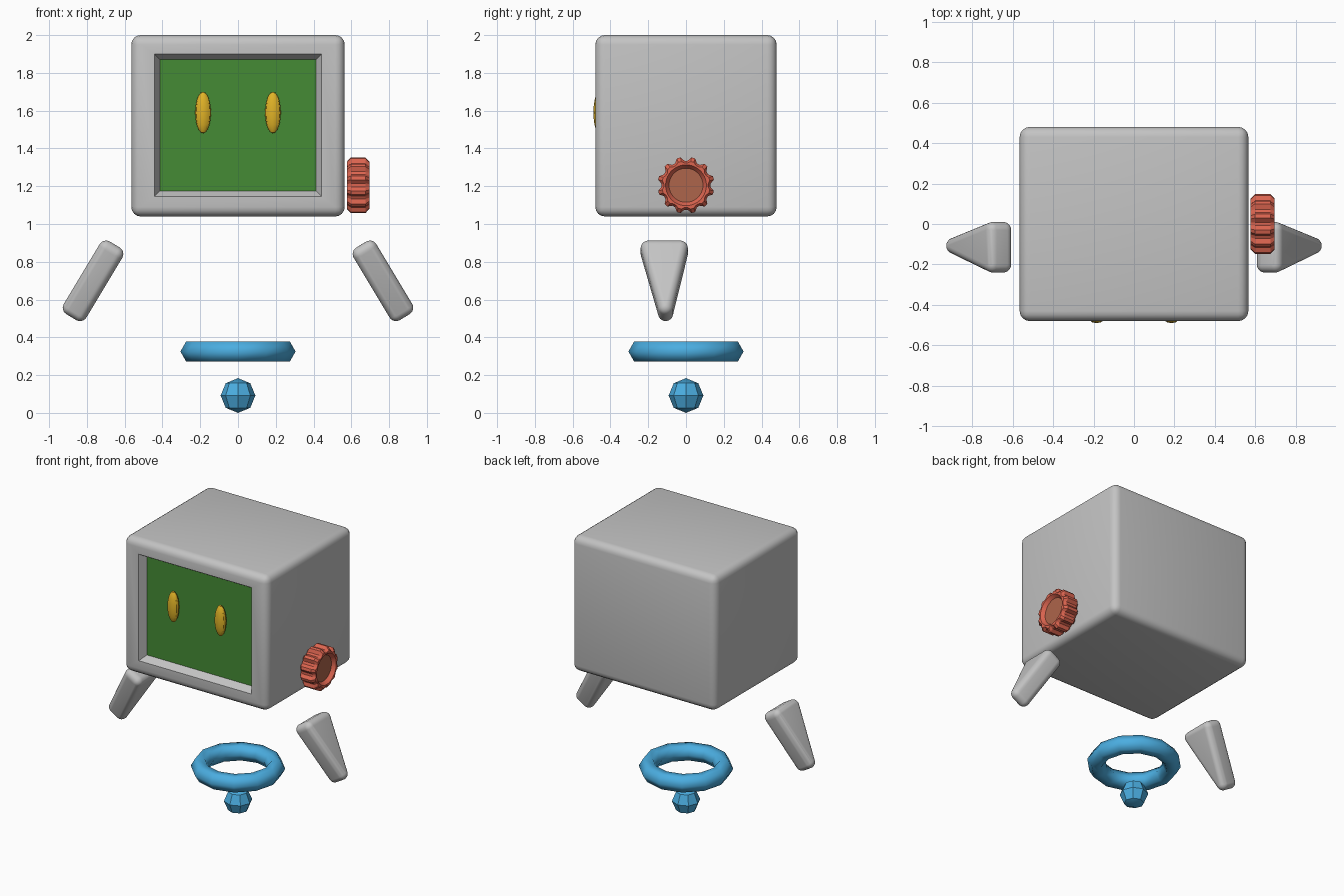
import bpy, bmesh, math
from mathutils import Vector, Matrix

cube = bpy.data.objects.get("Cube")
if cube:
    bpy.data.objects.remove(cube)


def material(name, rgb):
    m = bpy.data.materials.new(name)
    m.use_nodes = True
    m.diffuse_color = (*rgb, 1)
    m.node_tree.nodes["Principled BSDF"].inputs["Base Color"].default_value = (*rgb, 1)
    return m


grey = material("light grey", (0.55, 0.55, 0.55))
green = material("screen green", (0.06, 0.26, 0.035))
yellow = material("eye yellow", (0.75, 0.45, 0.02))
red = material("dial red", (0.72, 0.13, 0.08))
brown = material("dial brown", (0.42, 0.13, 0.07))
blue = material("wheel blue", (0.07, 0.42, 0.75))


def make(name, bm, mats, smooth=None):
    bmesh.ops.recalc_face_normals(bm, faces=bm.faces)
    mesh = bpy.data.meshes.new(name)
    bm.to_mesh(mesh)
    bm.free()
    ob = bpy.data.objects.new(name, mesh)
    bpy.context.collection.objects.link(ob)
    for m in mats:
        mesh.materials.append(m)
    if smooth:
        bpy.ops.object.select_all(action="DESELECT")
        ob.select_set(True)
        bpy.context.view_layer.objects.active = ob
        bpy.ops.object.shade_smooth_by_angle(angle=math.radians(smooth))
    return ob


def skin(bm, rings, closed=False):
    """Join equal-length loops of points with quads; returns the vertex loops."""
    loops = [[bm.verts.new(p) for p in ring] for ring in rings]
    pairs = list(zip(loops, loops[1:])) + ([(loops[-1], loops[0])] if closed else [])
    for a, b in pairs:
        for i in range(len(a)):
            j = (i + 1) % len(a)
            bm.faces.new((a[i], a[j], b[j], b[i]))
    return loops


# Head: rounded box with a sunken screen in the front
bm = bmesh.new()
bmesh.ops.create_cube(bm, size=1, matrix=Matrix.Translation((0, 0, 1.52)) @ Matrix.Diagonal((1.13, 0.96, 0.96, 1)))
bmesh.ops.bevel(bm, geom=bm.edges[:], offset=0.05, segments=4, profile=0.5, affect="EDGES")
front = min(bm.faces, key=lambda f: f.calc_center_median().y)
bmesh.ops.inset_region(bm, faces=[front], thickness=0.065)
for v in front.verts:
    v.co.x = math.copysign(0.443, v.co.x)
    v.co.z = 1.90 if v.co.z > 1.52 else 1.145
bmesh.ops.inset_region(bm, faces=[front], thickness=0.042, depth=-0.05)
front.material_index = 1
make("head", bm, [grey, green], 30)

# Eyes
for side, x in (("right", -0.185), ("left", 0.185)):
    bm = bmesh.new()
    bmesh.ops.create_uvsphere(bm, u_segments=12, v_segments=10, radius=1,
                              matrix=Matrix.Translation((x, -0.46, 1.59)) @ Matrix.Diagonal((0.042, 0.03, 0.11, 1)))
    make(side + "_eye", bm, [yellow], 30)

# Dial: scalloped knob with a sunken centre
TEETH = 12


def dial_ring(x, tip, valley):
    pts = []
    for i in range(TEETH * 4):
        a = 2 * math.pi * (i + 0.5) / (TEETH * 4)
        r = valley if i % 4 in (0, 3) else tip
        pts.append((x, r * math.cos(a), 1.205 + r * math.sin(a)))
    return pts


bm = bmesh.new()
loops = skin(bm, [dial_ring(*p) for p in (
    (0.577, 0.128, 0.118), (0.597, 0.15, 0.13), (0.675, 0.15, 0.13),
    (0.695, 0.128, 0.118), (0.695, 0.108, 0.108), (0.67, 0.09, 0.09))])
bm.faces.new(loops[0])
bm.faces.new(loops[-1]).material_index = 1
make("dial", bm, [red, brown], 20)

# Arms: flat rounded wedges leaning outward, tapering downward
for side, sign in (("right", -1), ("left", 1)):
    bm = bmesh.new()
    along, across = Vector((0.515, 0, -0.857)), Vector((0.857, 0, 0.515))
    r = 0.04
    for s, y in ((-0.388, -0.2), (-0.388, -0.03), (-0.02, -0.108)):
        for t in (0.988, 1.048):
            c = along * s + across * t
            bmesh.ops.create_icosphere(bm, subdivisions=3, radius=r,
                                       matrix=Matrix.Translation((sign * c.x, y, c.z)))
    old = bm.faces[:]
    bmesh.ops.delete(bm, geom=old, context="FACES_ONLY")
    bmesh.ops.convex_hull(bm, input=bm.verts[:])
    bmesh.ops.delete(bm, geom=[e for e in bm.edges if not e.link_faces], context="EDGES")
    bmesh.ops.delete(bm, geom=[v for v in bm.verts if not v.link_faces], context="VERTS")
    make(side + "_arm", bm, [grey], 40)

# Hover ring: hexagonal section
bm = bmesh.new()
rings = []
for i in range(12):
    a = 2 * math.pi * i / 12
    section = []
    for k in range(6):
        b = 2 * math.pi * k / 6
        rad = 0.245 + 0.06 * math.cos(b)
        section.append((rad * math.cos(a), rad * math.sin(a), 0.325 + 0.06 * math.sin(b)))
    rings.append(section)
skin(bm, rings, closed=True)
make("hover_ring", bm, [blue], 70)

# Ball below the ring
bm = bmesh.new()
bmesh.ops.create_uvsphere(bm, u_segments=8, v_segments=4, radius=0.092, matrix=Matrix.Translation((0, 0, 0.092)))
make("hover_ball", bm, [blue], 30)
